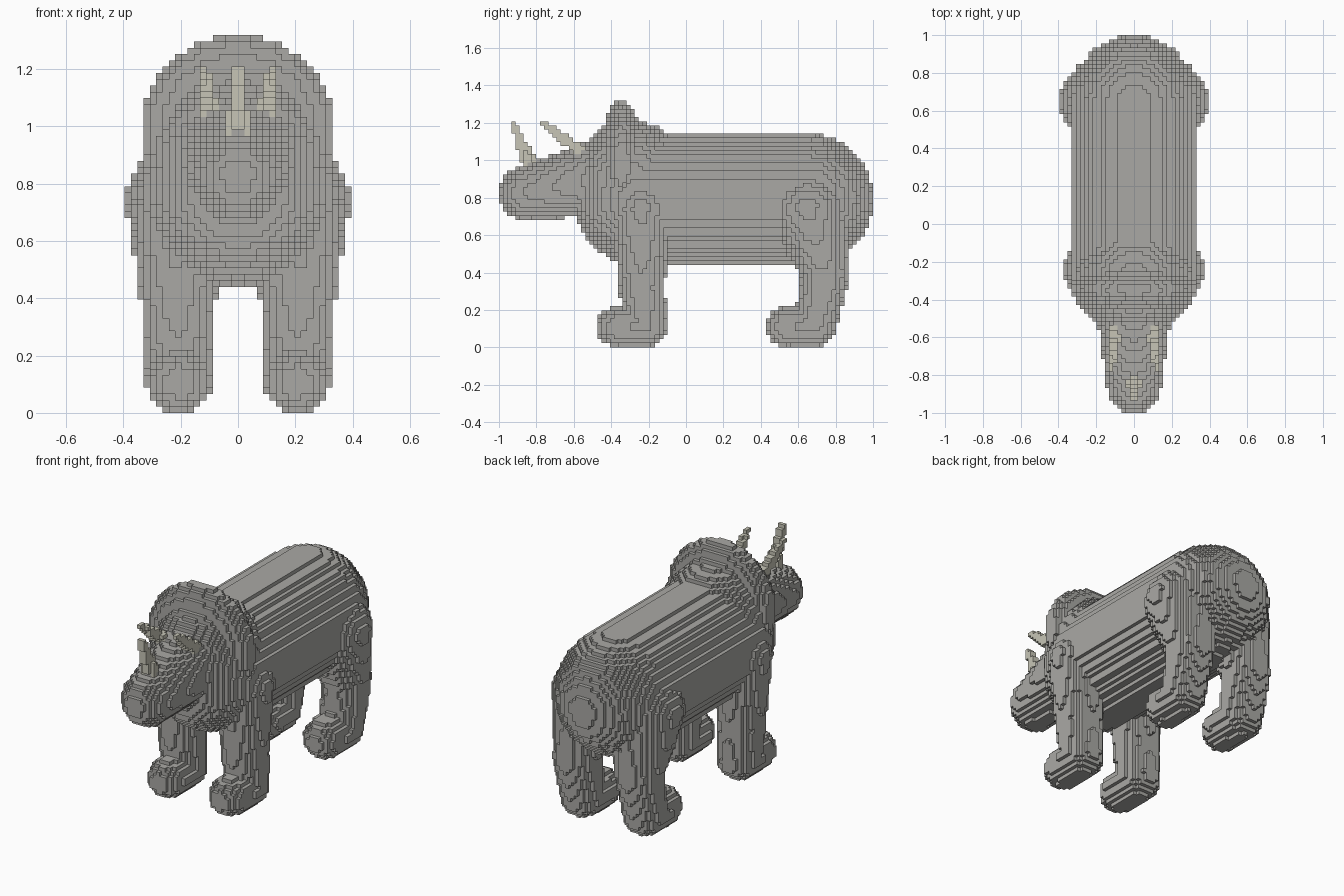
import bpy
import math
from mathutils import Vector

VOXEL = 2 / 91  # edge length of one block

if "Cube" in bpy.data.objects:
    bpy.data.objects.remove(bpy.data.objects["Cube"], do_unlink=True)


def make_material(name, rgb):
    mat = bpy.data.materials.new(name)
    mat.use_nodes = True
    mat.diffuse_color = (*rgb, 1)
    bsdf = next(n for n in mat.node_tree.nodes if n.type == "BSDF_PRINCIPLED")
    bsdf.inputs["Base Color"].default_value = (*rgb, 1)
    return mat


hide = make_material("grey hide", (0.40, 0.395, 0.375))
ivory = make_material("pale horn", (0.57, 0.56, 0.47))


def cell_centre(cell):
    i, j, k = cell
    return Vector(((i + 0.5) * VOXEL, -1 + (j + 0.5) * VOXEL, (k + 0.5) * VOXEL))


def fill_bone(start, r0, end, r1, squash=(1, 1, 1)):
    """Cells inside a tapered rounded bone; squash above 1 narrows an axis."""
    a, b = Vector(start), Vector(end)
    axis = b - a
    reach = max(r0, r1)
    spans = []
    for n, origin in enumerate((0, -1, 0)):
        low = min(a[n], b[n]) - reach - origin
        high = max(a[n], b[n]) + reach - origin
        spans.append(range(math.floor(low / VOXEL), math.ceil(high / VOXEL)))
    cells = set()
    for i in spans[0]:
        for j in spans[1]:
            for k in spans[2]:
                p = cell_centre((i, j, k))
                t = 0
                if axis.length > 0:
                    t = min(1, max(0, (p - a).dot(axis) / axis.length_squared))
                off = p - a - axis * t
                off = Vector([off[n] * squash[n] for n in range(3)])
                if k >= 0 and off.length < r0 + (r1 - r0) * t:
                    cells.add((i, j, k))
    return cells


def fill_chain(points):
    """Joined bones through a list of (position, radius) points."""
    cells = set()
    for (p, r), (q, s) in zip(points, points[1:]):
        cells |= fill_bone(p, r, q, s)
    return cells


def mirrored(cells):
    return {(-1 - i, j, k) for i, j, k in cells}


parts = {}
occupied = set()


def add_part(name, cells, material):
    cells = cells - occupied
    occupied.update(cells)
    parts[name] = (cells, material)


def add_pair(name, cells, material):
    # split at the middle so each side owns its own blocks
    cells = {c for c in cells if c[0] >= 0}
    add_part("left_" + name, cells, material)
    add_part("right_" + name, mirrored(cells), material)


# Torso: one long rounded barrel
add_part("torso", fill_bone((0, -0.25, 0.792), 0.352, (0, 0.648, 0.792), 0.352,
                            (1.05, 1, 1)), hide)

# Neck hump and thin upright frill
neck = (0, -0.29, 0.9)
add_part("neck", fill_bone(neck, 0.31, neck, 0.31), hide)
crest = (0, -0.345, 0.98)
add_part("frill", fill_bone(crest, 0.34, crest, 0.34, (1, 2.8, 1)), hide)

# Head tapering to the muzzle
add_part("head", fill_bone((0, -0.855, 0.825), 0.147, (0, -0.5, 0.9), 0.2,
                           (1.02, 1, 1)), hide)

# Legs with feet pointing forward
add_pair("front_leg", fill_chain([
    ((0.215, -0.24, 0.74), 0.155),
    ((0.212, -0.235, 0.32), 0.122),
    ((0.21, -0.215, 0.115), 0.115),
    ((0.205, -0.37, 0.108), 0.108),
]), hide)
add_pair("hind_leg", fill_chain([
    ((0.19, 0.65, 0.73), 0.205),
    ((0.21, 0.745, 0.39), 0.128),
    ((0.21, 0.69, 0.12), 0.115),
    ((0.205, 0.54, 0.112), 0.112),
]), hide)

# Horns
add_part("nose_horn", fill_bone((0, -0.82, 0.94), 0.048, (0, -0.918, 1.185), 0.02,
                                (1, 1, 1)), ivory)
add_pair("brow_horn", fill_bone((0.1, -0.54, 1.03), 0.038, (0.121, -0.765, 1.2), 0.017),
         ivory)

# Each face: neighbour direction and its four corners
FACES = []
for axis in range(3):
    u, v = (axis + 1) % 3, (axis + 2) % 3
    for side in (0, 1):
        ring = [(0, 0), (1, 0), (1, 1), (0, 1)]
        if side == 0:
            ring.reverse()
        corners = []
        for cu, cv in ring:
            corner = [0, 0, 0]
            corner[axis], corner[u], corner[v] = side, cu, cv
            corners.append(corner)
        step = [0, 0, 0]
        step[axis] = 1 if side else -1
        FACES.append((step, corners))


def build_blocks(name, cells, material):
    """Outer skin of a set of blocks, without faces hidden between blocks."""
    index, faces = {}, []
    for i, j, k in sorted(cells):
        for (di, dj, dk), corners in FACES:
            if (i + di, j + dj, k + dk) in occupied:
                continue
            faces.append([index.setdefault((i + a, j + b, k + c), len(index))
                          for a, b, c in corners])
    verts = [(i * VOXEL, -1 + j * VOXEL, k * VOXEL) for i, j, k in index]
    mesh = bpy.data.meshes.new(name)
    mesh.from_pydata(verts, [], faces)
    mesh.materials.append(material)
    mesh.update()
    bpy.context.scene.collection.objects.link(bpy.data.objects.new(name, mesh))


for part_name, (part_cells, part_material) in parts.items():
    build_blocks(part_name, part_cells, part_material)
